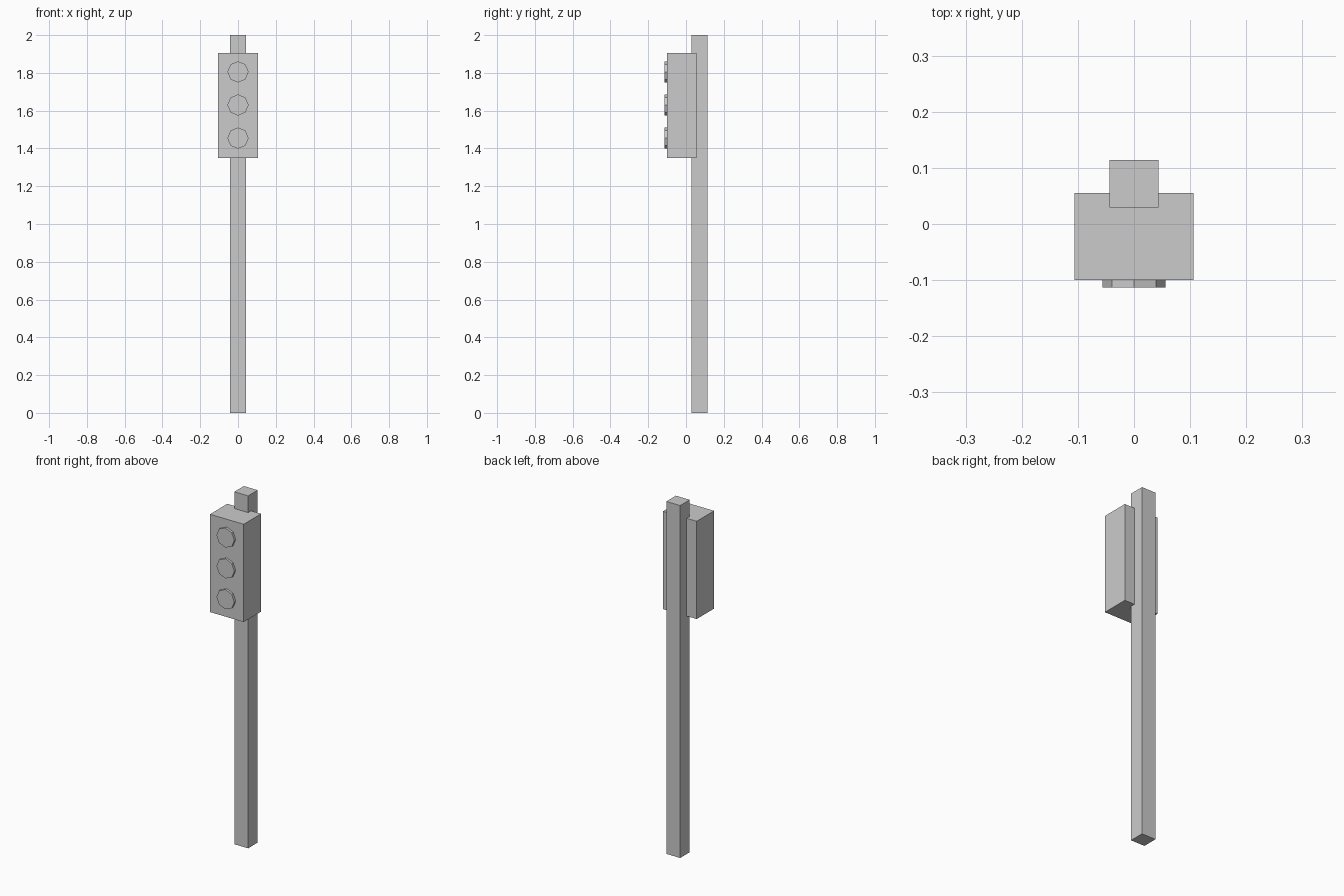
import bpy
import math

cube = bpy.data.objects.get("Cube")
if cube:
    bpy.data.objects.remove(cube, do_unlink=True)

# Single flat colour
GREY = (0.6, 0.6, 0.6, 1)
grey = bpy.data.materials.new("light_grey")
grey.use_nodes = True
grey.diffuse_color = GREY
bsdf = next(n for n in grey.node_tree.nodes if n.type == "BSDF_PRINCIPLED")
bsdf.inputs["Base Color"].default_value = GREY


def finish(name):
    obj = bpy.context.object
    obj.name = name
    bpy.ops.object.transform_apply(location=False, rotation=True, scale=True)
    obj.data.materials.append(grey)
    return obj


def box(name, low, high):
    centre = [(a + b) / 2 for a, b in zip(low, high)]
    bpy.ops.mesh.primitive_cube_add(size=1, location=centre)
    bpy.context.object.scale = [b - a for a, b in zip(low, high)]
    return finish(name)


def lamp(name, z, front=-0.113, back=-0.09, radius=0.056):
    # Octagonal disc facing the front, with a corner at the top
    bpy.ops.mesh.primitive_cylinder_add(
        vertices=8, radius=radius, depth=back - front,
        location=(0, (front + back) / 2, z), rotation=(math.pi / 2, 0, 0))
    return finish(name)


# Square post and the signal housing on its front
box("post", (-0.0435, 0.029, 0), (0.0435, 0.1145, 2))
box("housing", (-0.106, -0.1, 1.35), (0.106, 0.0555, 1.905))

# Three lamps, evenly spaced
for i, label in enumerate(("bottom", "middle", "top")):
    lamp(label + "_lamp", 1.455 + i * 0.175)
